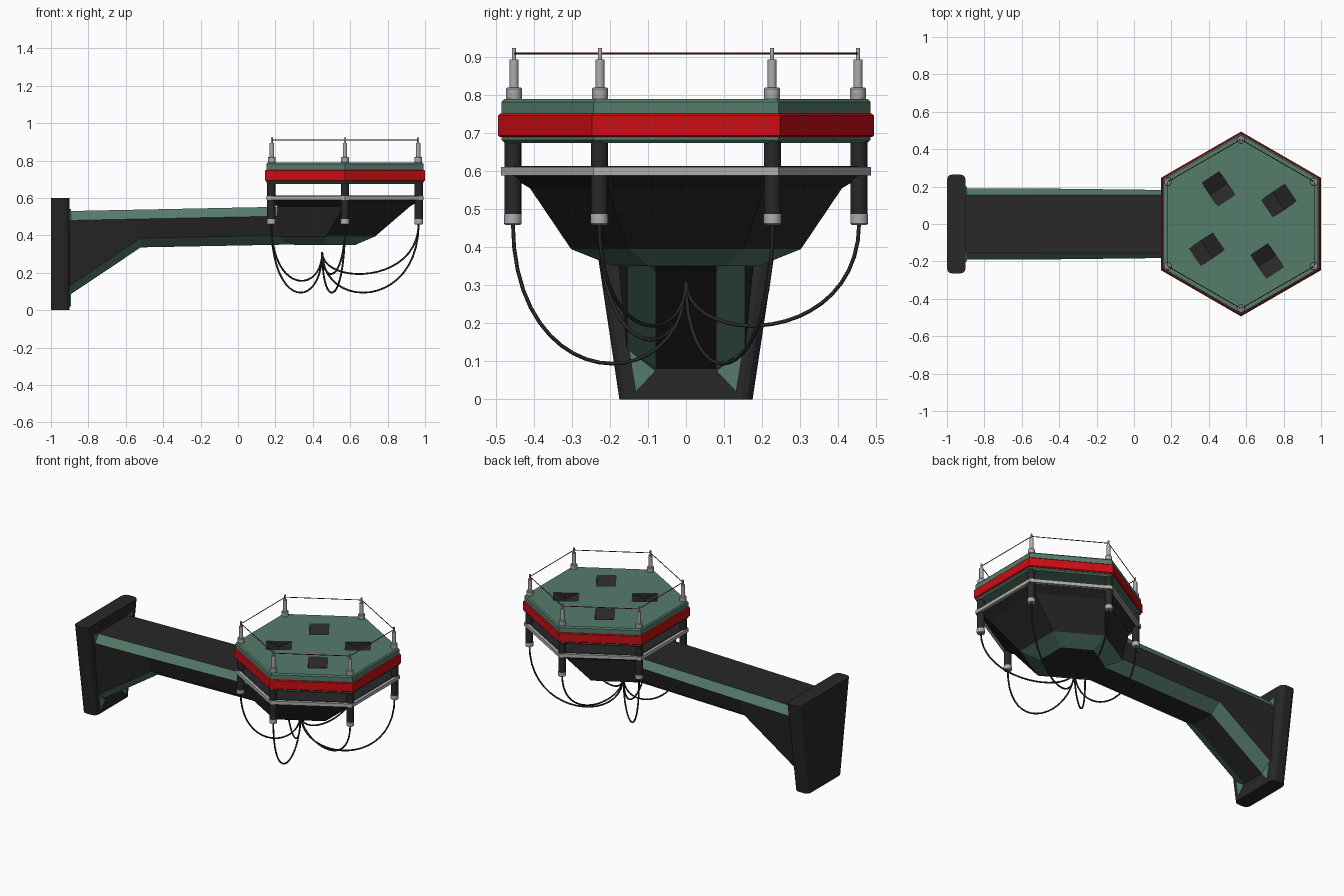
import bpy, bmesh
from math import sin, cos, pi, radians
from mathutils import Vector, Matrix

if "Cube" in bpy.data.objects:
    bpy.data.objects.remove(bpy.data.objects["Cube"])


def mat(name, rgb):
    m = bpy.data.materials.new(name)
    m.diffuse_color = (*rgb, 1)
    m.use_nodes = True
    m.node_tree.nodes["Principled BSDF"].inputs["Base Color"].default_value = m.diffuse_color
    return m


DARK = mat("dark", (0.021, 0.021, 0.021))
GREEN = mat("green", (0.09, 0.2, 0.145))
RED = mat("red", (0.6, 0.004, 0.007))
WIRE = mat("wire_red", (0.2, 0.01, 0.01))
SILVER = mat("silver", (0.42, 0.42, 0.42))
CX = 0.572  # head centre


def finish(bm, name, mats):
    bmesh.ops.recalc_face_normals(bm, faces=bm.faces)
    me = bpy.data.meshes.new(name)
    bm.to_mesh(me)
    bm.free()
    ob = bpy.data.objects.new(name, me)
    bpy.context.collection.objects.link(ob)
    for m in mats:
        me.materials.append(m)
    return ob


def loft(bm, sections, pick=lambda ring, side: 0):
    """Skin a list of closed sections and cap both ends."""
    rings = [[bm.verts.new(p) for p in s] for s in sections]
    n = len(rings[0])
    for r in range(len(rings) - 1):
        for i in range(n):
            j = (i + 1) % n
            f = bm.faces.new((rings[r][i], rings[r][j], rings[r + 1][j], rings[r + 1][i]))
            f.material_index = pick(r, i)
    for ring in (rings[0], rings[-1]):
        bm.faces.new(ring).material_index = pick(-1, 0)


def polygon(r, z, cx=CX, cy=0, n=6):
    return [(cx + r * cos(2 * pi * i / n + pi / 6), cy + r * sin(2 * pi * i / n + pi / 6), z)
            for i in range(n)]


def hex_part(name, profile, mats, pick=lambda r, i: 0):
    bm = bmesh.new()
    loft(bm, [polygon(r, z) for r, z in profile], pick)
    return finish(bm, name, mats)


def smooth(ob):
    bpy.ops.object.select_all(action='DESELECT')
    ob.select_set(True)
    bpy.context.view_layer.objects.active = ob
    bpy.ops.object.shade_smooth_by_angle(angle=radians(35))


# Wall plate: tapering slab with rounded upright edges
bm = bmesh.new()
loft(bm, [[(-1, -w, z), (-0.9, -w, z), (-0.9, w, z), (-1, w, z)]
          for w, z in ((0.175, 0), (0.265, 0.6))])
upright = [e for e in bm.edges if abs(e.verts[0].co.z - e.verts[1].co.z) > 0.3]
bmesh.ops.bevel(bm, geom=upright, offset=0.03, segments=3, profile=0.5, affect='EDGES')
finish(bm, "wall_plate", [DARK])

# Arm: chamfered beam that deepens toward the wall
def arm_section(x, b, t):
    half = [(0.08, b), (0.155, b + 0.05), (0.19 if x < 0 else 0.18, t - 0.05), (0.155, t)]
    return [(x, y, z) for y, z in half] + [(x, -y, z) for y, z in reversed(half)]


bm = bmesh.new()
loft(bm, [arm_section(-0.91, 0.075, 0.53), arm_section(-0.52, 0.336, 0.538),
          arm_section(0.32, 0.352, 0.555)], lambda r, i: 1 if r >= 0 and i % 2 == 0 else 0)
finish(bm, "arm", [DARK, GREEN])

# Corner gussets where the arm meets the plate
bm = bmesh.new()
for s in (-1, 1):
    for tri in (((0.08, 0.075), (0.15, 0.13), (0.132, 0.02)),
                ((0.155, 0.53), (0.19, 0.48), (0.2, 0.54))):
        loft(bm, [[(x, s * y, z) for y, z in tri] for x in (-0.91, -0.894)])
finish(bm, "arm_gussets", [GREEN])

# Bowl under the platform, leaning back toward the arm
bm = bmesh.new()
loft(bm, [polygon(r, z, cx) for r, z, cx in
          ((0.19, 0.35, 0.465), (0.302, 0.395, 0.472), (0.41, 0.555, 0.565),
           (0.465, 0.588, CX), (0.465, 0.614, CX))],
     lambda r, i: 1 if r == 0 else 0)
finish(bm, "support_bowl", [DARK, GREEN])

# Grey rim, red band
hex_part("lower_rim", [(0.486, 0.589), (0.486, 0.611)], [SILVER])
hex_part("red_band", [(0.488, 0.689), (0.494, 0.694), (0.494, 0.746), (0.488, 0.751)], [RED])

# Green platform deck with V-shaped recesses
deck = hex_part("platform_deck", [(0.476, 0.674), (0.485, 0.682), (0.485, 0.782), (0.477, 0.79)],
                [GREEN, DARK])
bm = bmesh.new()
for k in range(4):
    m = Matrix.Translation((CX + 0.01, -0.005, 0.79)) @ Matrix.Rotation(radians(34 + 90 * k), 4, 'Z')
    vee = ((0.155, 0.01), (0.155, 0), (0.232, -0.035), (0.31, 0), (0.31, 0.01))
    loft(bm, [[m @ Vector((x, y, z)) for x, z in vee] for y in (-0.056, 0.056)], lambda r, i: 1)
cutter = finish(bm, "recess_cutter", [GREEN, DARK])
cutter.hide_render = True
mod = deck.modifiers.new("recesses", 'BOOLEAN')
mod.operation = 'DIFFERENCE'
mod.solver = 'EXACT'
mod.object = cutter
bpy.context.view_layer.objects.active = deck
bpy.ops.object.modifier_apply(modifier="recesses")
bpy.data.objects.remove(cutter)


# Posts at the six corners: lower legs, feet and upper rail stanchions
def corner_posts(name, profile, material, reach):
    bm = bmesh.new()
    for x, y, _ in polygon(reach, 0):
        loft(bm, [polygon(r, z, x, y, 16) for r, z in profile])
    smooth(finish(bm, name, [material]))


corner_posts("lower_legs", [(0.0225, 0.485), (0.0225, 0.68)], DARK, 0.455)
corner_posts("leg_feet", [(0.02, 0.459), (0.0235, 0.462), (0.0235, 0.487)], SILVER, 0.455)
corner_posts("rail_stanchions", [(0.019, 0.786), (0.021, 0.793), (0.021, 0.816), (0.018, 0.82),
                                 (0.012, 0.82), (0.012, 0.893), (0.0055, 0.893), (0.0055, 0.924)],
             SILVER, 0.452)


def curve_object(name, radius, material):
    cu = bpy.data.curves.new(name, 'CURVE')
    cu.dimensions = '3D'
    cu.bevel_depth = radius
    cu.bevel_resolution = 2
    cu.resolution_u = 20
    cu.use_fill_caps = True
    cu.materials.append(material)
    bpy.context.collection.objects.link(bpy.data.objects.new(name, cu))
    return cu


# Thin rail wire
cu = curve_object("rail_wire", 0.0025, WIRE)
sp = cu.splines.new('POLY')
sp.points.add(5)
for p, co in zip(sp.points, polygon(0.452, 0.909)):
    p.co = (*co, 1)
sp.use_cyclic_u = True

# Hanging cables from each foot to the hub under the bowl
cu = curve_object("hanging_cables", 0.005, DARK)
hub = Vector((0.45, 0, 0.31))
for (x, y, _), low in zip(polygon(0.455, 0), (0.0, 0.135, 0.0, 0.085, 0.0, 0.135)):
    sp = cu.splines.new('BEZIER')
    sp.bezier_points.add(1)
    a, b = sp.bezier_points
    for p in (a, b):
        p.handle_left_type = p.handle_right_type = 'FREE'
    a.co = (x, y, 0.465)
    a.handle_left = (x, y, 0.5)
    a.handle_right = (x, y, low)
    b.co = hub
    b.handle_left = (hub.x, hub.y, low)
    b.handle_right = (hub.x, hub.y, 0.35)
